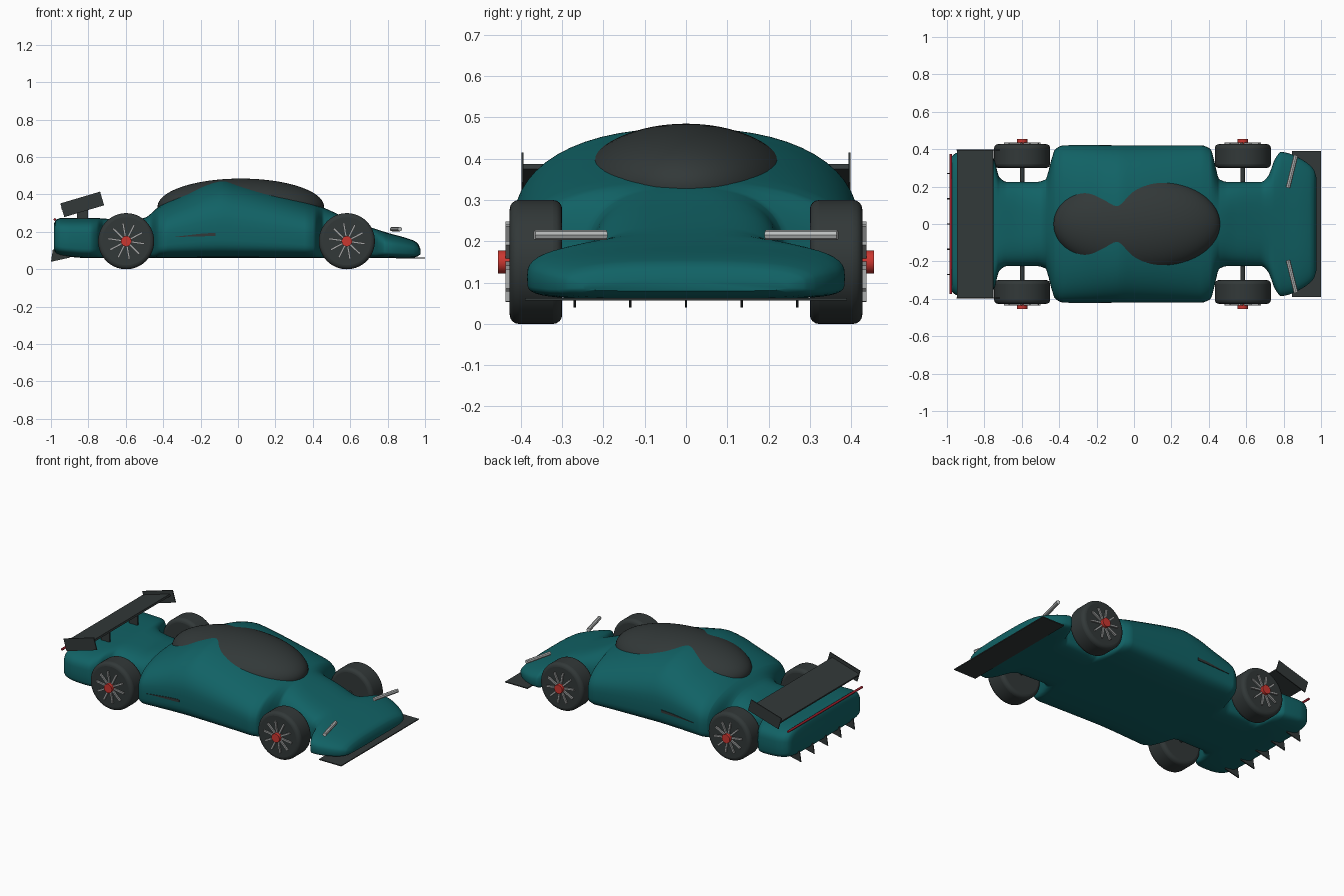
import bpy, bmesh, math
from mathutils import Matrix, Vector

if "Cube" in bpy.data.objects:
    bpy.data.objects.remove(bpy.data.objects["Cube"])


def material(name, rgb):
    m = bpy.data.materials.new(name)
    m.diffuse_color = (*rgb, 1)
    m.use_nodes = True
    m.node_tree.nodes["Principled BSDF"].inputs["Base Color"].default_value = m.diffuse_color
    return m


TEAL = material("teal paint", (0.0055, 0.122, 0.13))
DARK = material("dark carbon", (0.032, 0.04, 0.04))
RED = material("hub red", (0.6, 0.038, 0.03))
LAMP_RED = material("tail lamp red", (0.36, 0.014, 0.026))
STEEL = material("spoke grey", (0.36, 0.37, 0.37))
PALE = material("lamp grey", (0.5, 0.52, 0.52))


def finish(name, bm, mat, smooth=None, bevel=0):
    bmesh.ops.recalc_face_normals(bm, faces=bm.faces)
    me = bpy.data.meshes.new(name)
    bm.to_mesh(me)
    bm.free()
    me.materials.append(mat)
    ob = bpy.data.objects.new(name, me)
    bpy.context.collection.objects.link(ob)
    if bevel:
        b = ob.modifiers.new("round edges", 'BEVEL')
        b.width, b.segments, b.limit_method = bevel, 4, 'ANGLE'
    if smooth:
        bpy.ops.object.select_all(action='DESELECT')
        ob.select_set(True)
        bpy.context.view_layer.objects.active = ob
        bpy.ops.object.shade_smooth_by_angle(angle=math.radians(smooth))
    return ob


def add_box(bm, centre, size, rot=Matrix()):
    bmesh.ops.create_cube(bm, size=1, matrix=Matrix.Translation(centre) @ rot @ Matrix.Diagonal((*size, 1)))


def add_rod(bm, a, b, r, sides):
    a, b = Vector(a), Vector(b)
    rot = (b - a).to_track_quat('Z', 'Y').to_matrix().to_4x4()
    bmesh.ops.create_cone(bm, cap_ends=True, segments=sides, radius1=r, radius2=r,
                          depth=(b - a).length, matrix=Matrix.Translation((a + b) / 2) @ rot)


def add_plate(bm, outline, y, thick):
    """Side-view outline (x, z) extruded along y."""
    rings = [[bm.verts.new((x, y + s * thick / 2, z)) for x, z in outline] for s in (-1, 1)]
    n = len(outline)
    bm.faces.new(rings[0])
    bm.faces.new(rings[1])
    for i in range(n):
        j = (i + 1) % n
        bm.faces.new((rings[0][i], rings[0][j], rings[1][j], rings[1][i]))


def curve(keys):
    """Smooth interpolation without overshoot through (x, value) keys."""
    d = [(b[1] - a[1]) / (b[0] - a[0]) for a, b in zip(keys, keys[1:])]
    m = [d[0]] + [0 if p * q <= 0 else 2 * p * q / (p + q) for p, q in zip(d, d[1:])] + [d[-1]]

    def f(x):
        i = max(k for k in range(len(d)) if k == 0 or keys[k][0] <= x)
        h = keys[i + 1][0] - keys[i][0]
        t = min(1, max(0, (x - keys[i][0]) / h))
        return ((1 + 2 * t) * (1 - t) ** 2 * keys[i][1] + t * (1 - t) ** 2 * h * m[i]
                + t * t * (3 - 2 * t) * keys[i + 1][1] + t * t * (t - 1) * h * m[i + 1])
    return f


# Body: rounded sections lofted along x, pinched in at the four wheels
WIDTH = [(-.983, .335), (-.975, .36), (-.95, .38), (-.9, .39), (-.79, .385), (-.75, .35), (-.72, .25),
         (-.68, .225), (-.52, .225), (-.47, .24), (-.448, .32), (-.425, .395), (-.38, .42), (.36, .42),
         (.41, .4), (.433, .32), (.455, .24), (.5, .225), (.68, .225), (.72, .26), (.75, .34), (.785, .385),
         (.82, .38), (.88, .355), (.94, .315), (.965, .285), (.975, .25)]
TOP = [(-.983, .245), (-.975, .263), (-.95, .273), (-.75, .273), (-.6, .26), (-.5, .275), (-.42, .337),
       (-.27, .41), (-.16, .458), (-.08, .474), (0, .46), (.2, .41), (.36, .363), (.46, .328),
       (.55, .288), (.7, .228), (.8, .195), (.93, .157), (.96, .14), (.975, .11)]
BOTTOM = [(-.983, .1), (-.975, .085), (-.94, .072), (-.8, .06), (.9, .06), (.95, .064), (.975, .08)]
POWER = [(-.983, 4), (-.75, 4), (-.6, 3.2), (-.4, 2.4), (.4, 2.3), (.58, 3.2), (.8, 2.8), (.975, 2.8)]
width, top, bottom, power = (curve(k) for k in (WIDTH, TOP, BOTTOM, POWER))
stations = sorted({round(-.983 + 1.958 * i / 130, 3) for i in range(131)} | {k[0] for k in WIDTH + TOP})
RING = 56
bm = bmesh.new()
loops = []
for x in stations:
    w, zt, zb = width(x), top(x), bottom(x)
    zm = zb + .4 * (zt - zb)
    loop = []
    for i in range(RING):
        a = 2 * math.pi * i / RING
        c, s = math.cos(a), math.sin(a)
        n = power(x) if s >= 0 else 5
        y = math.copysign(abs(c) ** (2 / n), c) * w
        z = abs(s) ** (2 / n)
        loop.append(bm.verts.new((x, y, zm + (zt - zm) * z if s >= 0 else zm - (zm - zb) * z)))
    loops.append(loop)
for p, q in zip(loops, loops[1:]):
    for i in range(RING):
        j = (i + 1) % RING
        bm.faces.new((p[i], p[j], q[j], q[i]))
bm.faces.new(loops[0])
bm.faces.new(loops[-1])
finish("body", bm, TEAL, 50)

# Canopy: a dark ellipsoid showing through the roof
bm = bmesh.new()
bmesh.ops.create_uvsphere(bm, u_segments=64, v_segments=40, radius=1,
                          matrix=Matrix.Translation((.015, 0, .335)) @ Matrix.Diagonal((.445, .26, .15, 1)))
finish("canopy", bm, DARK, 60)

# Wheels: tyre, spokes, hub and axle
for end, cx in (("front", .582), ("rear", -.598)):
    for side, s in (("right", -1), ("left", 1)):
        tag = f"{end}_{side}_"
        bm = bmesh.new()
        add_rod(bm, (cx, s * .3, .15), (cx, s * .427, .15), .15, 64)
        finish(tag + "tyre", bm, DARK, 40, bevel=.022)
        bm = bmesh.new()
        for k in range(10):
            rot = Matrix.Rotation(math.radians(36 * k + 8), 4, 'Y')
            add_box(bm, Vector((cx, s * .43, .15)) + rot @ Vector((.06, 0, 0)), (.076, .014, .011), rot)
        finish(tag + "spokes", bm, STEEL)
        bm = bmesh.new()
        add_rod(bm, (cx, s * .42, .15), (cx, s * .455, .15), .028, 24)
        finish(tag + "hub", bm, RED, 40)
        bm = bmesh.new()
        add_rod(bm, (cx, s * .2, .15), (cx, s * .31, .15), .012, 12)
        finish(tag + "axle", bm, DARK, 40)

# Front splitter
bm = bmesh.new()
add_box(bm, (.922, 0, .06), (.156, .78, .006))
finish("front_splitter", bm, DARK)

# Rear wing: board, end plates and struts
tilt = Matrix.Rotation(math.radians(-16.5), 4, 'Y')
bm = bmesh.new()
add_box(bm, (-.848, 0, .353), (.2, .79, .012), tilt)
finish("wing_board", bm, DARK)
for side, s in (("right", -1), ("left", 1)):
    bm = bmesh.new()
    add_box(bm, (-.833, s * .396, .347), (.222, .006, .076), tilt)
    finish(f"wing_end_plate_{side}", bm, DARK)
    bm = bmesh.new()
    add_box(bm, (-.832, s * .14, .305), (.058, .012, .09))
    finish(f"wing_strut_{side}", bm, DARK)

    # Headlamp bars above the nose
    bm = bmesh.new()
    add_rod(bm, (.823, s * .193, .215), (.866, s * .367, .215), .012, 8)
    finish(f"headlamp_{side}", bm, PALE)

    # Side vents
    bm = bmesh.new()
    add_plate(bm, [(-.35, .172), (-.12, .178), (-.12, .195), (-.2, .19)], s * .419, .008)
    finish(f"side_vent_{side}", bm, DARK)

# Tail lamp bar
bm = bmesh.new()
add_rod(bm, (-.979, -.373, .266), (-.979, .373, .266), .007, 10)
finish("tail_lamp", bm, LAMP_RED, 40)

# Diffuser fins under the tail
bm = bmesh.new()
for k in range(-2, 3):
    add_plate(bm, [(-.99, .105), (-1.0, .04), (-.9, .062), (-.9, .1)], k * .135, .006)
finish("diffuser_fins", bm, DARK)
